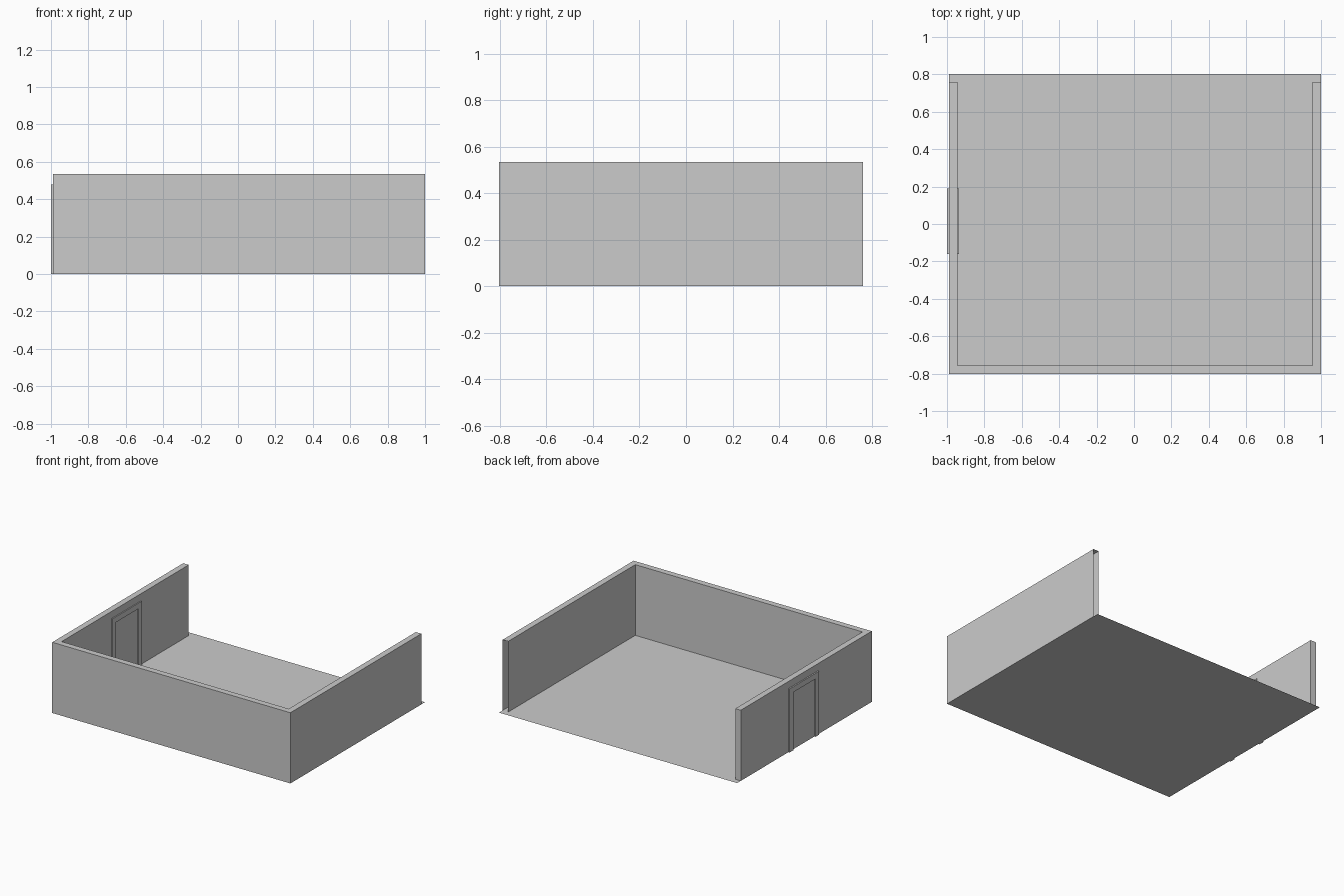
import bpy, bmesh
from mathutils import Vector

cube = bpy.data.objects.get("Cube")
if cube:
    bpy.data.objects.remove(cube, do_unlink=True)

GREY = (0.6, 0.6, 0.6, 1)
grey = bpy.data.materials.new("light grey")
grey.use_nodes = True
grey.diffuse_color = GREY
grey.node_tree.nodes["Principled BSDF"].inputs["Base Color"].default_value = GREY

LEFT, RIGHT, FRONT, BACK = -0.99, 1.0, -0.803, 0.803
WALL_END, THICK, HEIGHT = 0.76, 0.046, 0.534


def build(name, profile, push=None, drop=None):
    """Fill a profile, extrude it along push, and remove faces matched by drop."""
    bm = bmesh.new()
    face = bm.faces.new([bm.verts.new(p) for p in profile])
    if push:
        out = bmesh.ops.extrude_face_region(bm, geom=[face], use_keep_orig=True)
        moved = [g for g in out["geom"] if isinstance(g, bmesh.types.BMVert)]
        bmesh.ops.translate(bm, verts=moved, vec=Vector(push))
        bmesh.ops.recalc_face_normals(bm, faces=bm.faces)
    if drop:
        gone = [f for f in bm.faces if drop(f.calc_center_median(), f.normal)]
        bmesh.ops.delete(bm, geom=gone, context="FACES_ONLY")
    mesh = bpy.data.meshes.new(name)
    bm.to_mesh(mesh)
    bm.free()
    mesh.materials.append(grey)
    obj = bpy.data.objects.new(name, mesh)
    bpy.context.collection.objects.link(obj)
    return obj


# Thin floor sheet
build("floor", [(LEFT, FRONT, 0), (RIGHT, FRONT, 0), (RIGHT, BACK, 0), (LEFT, BACK, 0)])

# Three joined walls, open towards the back; the left wall's end is uncapped
inner_l, inner_r, inner_f = LEFT + THICK, RIGHT - THICK, FRONT + THICK
plan = [(LEFT, FRONT), (RIGHT, FRONT), (RIGHT, WALL_END), (inner_r, WALL_END),
        (inner_r, inner_f), (inner_l, inner_f), (inner_l, WALL_END), (LEFT, WALL_END)]
build("walls", [(x, y, 0) for x, y in plan], (0, 0, HEIGHT),
      lambda c, n: n.z < -0.9 or (n.y > 0.9 and c.x > inner_r and c.y > 0))

# Door frame standing proud on both faces of the right wall
y0, y1, top, rim = -0.16, 0.19, 0.48, 0.042
arch = [(y0, 0), (y0, top), (y1, top), (y1, 0),
        (y1 - rim, 0), (y1 - rim, top - rim), (y0 + rim, top - rim), (y0 + rim, 0)]
build("door_frame", [(-1, y, z) for y, z in arch], (0.064, 0, 0))
